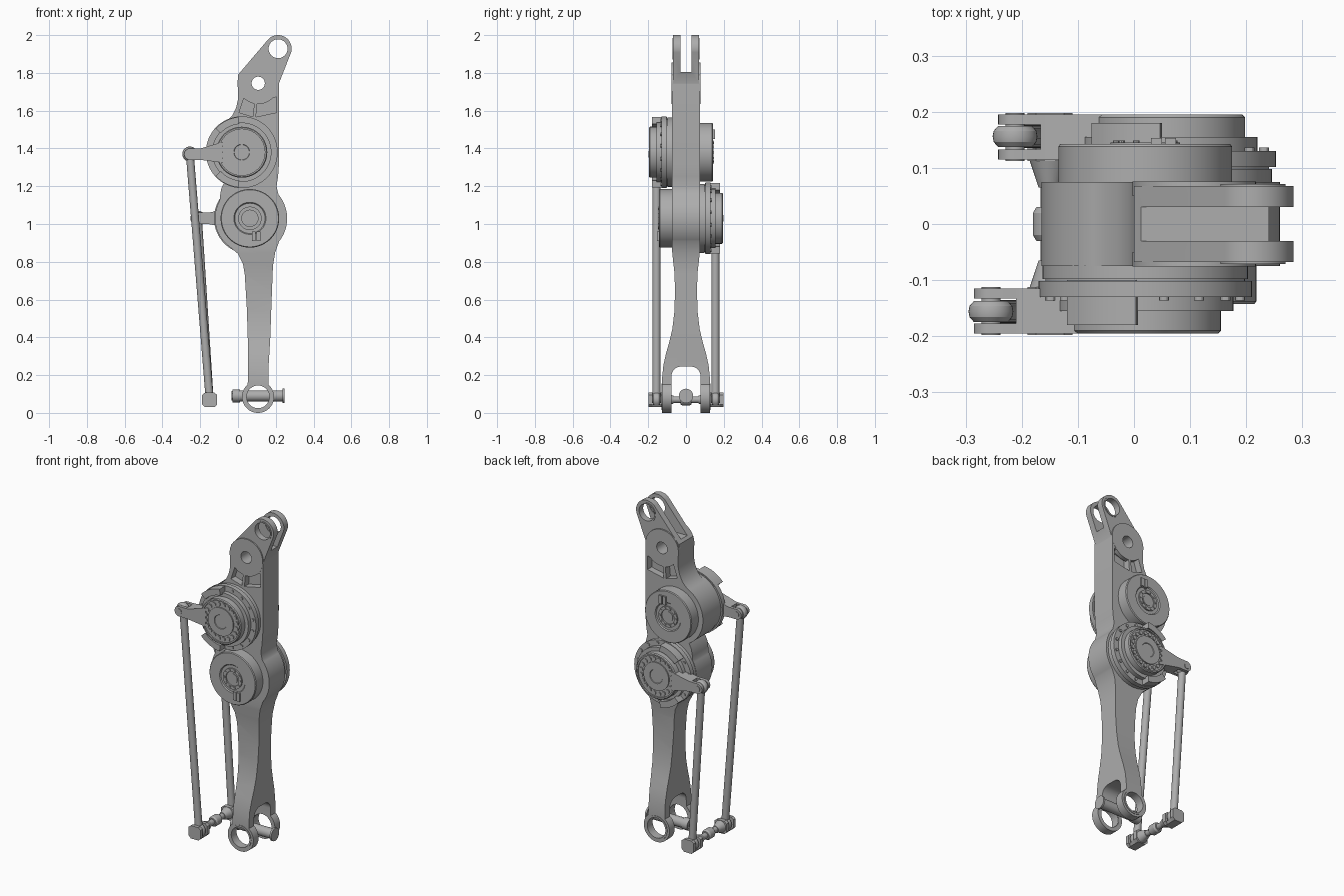
import bpy, bmesh
from math import cos, sin, pi, radians
from mathutils import Vector, Matrix

cube = bpy.data.objects.get("Cube")
if cube:
    bpy.data.objects.remove(cube)

grey = bpy.data.materials.new("machined_grey")
grey.use_nodes = True
GREY = (0.42, 0.42, 0.42, 1)
grey.diffuse_color = GREY
grey.node_tree.nodes["Principled BSDF"].inputs["Base Color"].default_value = GREY
parts = []


def finish(name, bm):
    bmesh.ops.recalc_face_normals(bm, faces=bm.faces)
    mesh = bpy.data.meshes.new(name)
    bm.to_mesh(mesh)
    bm.free()
    mesh.materials.append(grey)
    ob = bpy.data.objects.new(name, mesh)
    bpy.context.collection.objects.link(ob)
    parts.append(ob)
    return ob


def arc(cx, cz, r, a0, a1, n=24):
    """Points of an arc, angles in degrees."""
    return [(cx + r * cos(radians(a0 + (a1 - a0) * i / n)),
             cz + r * sin(radians(a0 + (a1 - a0) * i / n))) for i in range(n + 1)]


def prism(name, pts, d0, d1, axis="y"):
    """Extrude an outline along y (outline in x, z) or along x (outline in y, z)."""
    bm = bmesh.new()
    place = (lambda p, d: (p[0], d, p[1])) if axis == "y" else (lambda p, d: (d, p[0], p[1]))
    a = [bm.verts.new(place(p, d0)) for p in pts]
    b = [bm.verts.new(place(p, d1)) for p in pts]
    bm.faces.new(a)
    bm.faces.new(b[::-1])
    for i in range(len(pts)):
        j = (i + 1) % len(pts)
        bm.faces.new((a[i], a[j], b[j], b[i]))
    return finish(name, bm)


def lathe(name, profile, cx, cz, side=1, closed=False, n=64):
    """Turn (radius, depth) points about an axis parallel to y."""
    bm = bmesh.new()
    loop = profile + profile[:1] if closed else profile
    vs = [bm.verts.new((r, d * side, 0)) for r, d in loop]
    es = [bm.edges.new(e) for e in zip(vs, vs[1:])]
    bmesh.ops.spin(bm, geom=vs + es, axis=(0, 1, 0), cent=(0, 0, 0), angle=2 * pi, steps=n)
    bmesh.ops.remove_doubles(bm, verts=bm.verts, dist=0.0002)
    bmesh.ops.translate(bm, verts=bm.verts, vec=(cx, 0, cz))
    return finish(name, bm)


def rod(name, p, q, r, r2=None, n=32):
    p, q = Vector(p), Vector(q)
    bm = bmesh.new()
    turn = (q - p).to_track_quat("Z", "Y").to_matrix().to_4x4()
    bmesh.ops.create_cone(bm, cap_ends=True, segments=n, radius1=r,
                          radius2=r if r2 is None else r2, depth=(q - p).length,
                          matrix=Matrix.Translation((p + q) / 2) @ turn)
    return finish(name, bm)


def boolean(ob, tool, operation="DIFFERENCE"):
    mod = ob.modifiers.new("cut", "BOOLEAN")
    mod.object, mod.operation, mod.solver = tool, operation, "EXACT"
    bpy.context.view_layer.objects.active = ob
    bpy.ops.object.modifier_apply(modifier=mod.name)
    parts.remove(tool)
    bpy.data.objects.remove(tool)


UP = (0.02, 1.38)      # upper actuator centre
LOW = (0.063, 1.03)    # lower actuator centre
ANKLE = (0.106, 0.085)
LUG = (0.212, 1.928)
HINGE = (0.107, 1.745)

# Leg body: front outline intersected with the side outline
front = (arc(*ANKLE, 0.085, 130, 410, 40)
         + [(0.162, 0.25), (0.171, 0.4), (0.178, 0.6), (0.185, 0.78), (0.197, 0.85)]
         + arc(*LOW, 0.197, -38, 40)
         + [(0.204, 1.2), (0.212, 1.25), (0.217, 1.32), (0.217, 1.745)]
         + arc(*LUG, 0.072, -15, 135)
         + [(0, 1.79), (0, 1.66), (-0.01, 1.615), (-0.03, 1.575)]
         + arc(*UP, 0.185, 115, 240) + [(-0.088, 1.19), (-0.095, 1.15)]
         + arc(*LOW, 0.185, 150, 235)
         + [(0, 0.842), (0.026, 0.79), (0.036, 0.73), (0.047, 0.55), (0.053, 0.35), (0.053, 0.22)])
half = ([(0.077, -0.02), (0.127, -0.02), (0.127, 0.18), (0.12, 0.25), (0.107, 0.31), (0.09, 0.37),
         (0.073, 0.44), (0.062, 0.53), (0.058, 0.64), (0.061, 0.74), (0.069, 0.81), (0.075, 0.87),
         (0.075, 1.735), (0.068, 1.74), (0.068, 2.02), (0.03, 2.02), (0.03, 1.805)])
opening = arc(0.027, 0.195, 0.05, 90, 0, 8)
side = half + [(-y, z) for y, z in half[::-1]] + [(-y, z) for y, z in opening[::-1]] + opening
body = prism("leg_body", front, -0.2, 0.2)
boolean(body, prism("side_tool", side, -0.5, 0.5, "x"), "INTERSECT")
for centre, r in ((ANKLE, 0.062), (LUG, 0.052), (HINGE, 0.035)):
    boolean(body, prism("hole_tool", arc(*centre, r, 0, 352.5, 47), -0.3, 0.3))

# Weight-saving pockets under the hinge
pockets = ([(0.032, 1.668), (0.088, 1.664), (0.079, 1.568), (0.006, 1.59)],
           [(0.102, 1.645), (0.203, 1.672), (0.203, 1.59), (0.095, 1.567)])
for s in (-1, 1):
    for p in pockets:
        boolean(body, prism("pocket_tool", p, s * 0.035, s * 0.12))

# Bearing rings and hinge bosses
for s in (-1, 1):
    for name, centre, r0, r1, d0, d1 in (("ankle_bearing", ANKLE, 0.06, 0.071, 0.08, 0.13),
                                         ("lug_bearing", LUG, 0.05, 0.058, 0.032, 0.071),
                                         ("hinge_boss", HINGE, 0.035, 0.11, 0.05, 0.0755)):
        lathe(name, [(r0, d0), (r1, d0), (r1, d1), (r0, d1)], *centre, s, True)


def actuator(label, c, s, pivot):
    """Output flange, stops, bolts, crank and pushrod on one side; cover on the other."""
    cx, cz = c
    lathe(label + "_flange",
          [(0, .06), (.183, .06), (.183, .098), (.178, .098), (.178, .102), (.19, .102), (.19, .13),
           (.157, .13), (.157, .155), (.135, .155), (.135, .19), (.13, .195), (.122, .195),
           (.122, .187), (.084, .187), (.084, .194), (.042, .194), (.04, .191), (0, .191)], cx, cz, s)
    for n, r, size, d in ((16, 0.172, 0.009, 0.128), (20, 0.103, 0.012, 0.185)):
        for i in range(n):
            a = 2 * pi * (i + 0.5) / n
            x, z = cx + r * cos(a), cz + r * sin(a)
            rod(label + "_bolt", (x, s * d, z), (x, s * (d + 0.008), z), size, n=12)
    for a0, a1 in ((95, 138), (222, 265)):
        prism(label + "_stop", arc(cx, cz, 0.187, a0, a1, 12) + arc(cx, cz, 0.15, a1, a0, 12),
              s * 0.1, s * 0.18)
    # Crank with forked end
    px, pz = pivot
    root = cx - 0.1
    prism(label + "_crank", [(root, cz + .055), (px + .06, pz + .031), (px + .045, pz + .03),
                             (px + .045, pz - .03), (px + .06, pz - .031), (root, cz - .055)],
          s * 0.115, s * 0.195)
    for d in (0.115, 0.177):
        prism(label + "_crank_fork", arc(px, pz, 0.03, 90, 270, 16)
              + [(px + .05, pz - .03), (px + .05, pz + .03)], s * d, s * (d + 0.018))
    # Pushrod with rounded ends and pins
    foot = (-0.15, 0.07)
    for x, z in (pivot, foot):
        lathe(label + "_rod_end", [(0, .137), (.03, .137), (.038, .146), (.04, .156),
                                   (.038, .166), (.03, .175), (0, .175)], x, z, s, n=32)
        rod(label + "_pin", (x, s * .112, z), (x, s * .198, z), 0.017)
    rod(label + "_pushrod", (px, s * .156, pz), (foot[0], s * .156, foot[1]), 0.021)
    # Opposite cover with raised rings, screws and connector
    lathe(label + "_cover",
          [(0, .06), (.155, .06), (.155, .138), (.151, .143), (.085, .143), (.08, .137), (.062, .137),
           (.062, .145), (.043, .145), (.043, .137), (.03, .137), (.03, .14), (0, .14)], cx, cz, -s)
    for i in range(10):
        a = 2 * pi * i / 10
        x, z = cx + 0.052 * cos(a), cz + 0.052 * sin(a)
        rod(label + "_screw", (x, -s * .14, z), (x, -s * .149, z), 0.006, n=10)
    way = 1 if s < 0 else -1
    for dx in (0.02, 0.045):
        x, z = cx + dx, cz + way * 0.095
        prism(label + "_connector", [(x - .01, z - .025), (x + .01, z - .025), (x + .01, z + .025),
                                     (x - .01, z + .025)], -s * .13, -s * .153)


actuator("upper", UP, -1, (-0.255, 1.37))
actuator("lower", LOW, 1, (-0.212, 1.03))

# Rod-end yokes joined by the ankle crossbar
fx, fz = -0.15, 0.07
plate = [(fx - .04, fz - .025), (fx - .025, fz - .04), (fx + .025, fz - .04), (fx + .04, fz - .025),
         (fx + .04, fz + .025), (fx + .025, fz + .037), (fx - .025, fz + .037), (fx - .04, fz + .025)]
for s in (-1, 1):
    for d0, d1 in ((0.112, 0.135), (0.178, 0.198)):
        prism("yoke_plate", plate, s * d0, s * d1)
    prism("yoke_bridge", [(fx - .025, .03), (fx + .025, .03), (fx + .035, .044), (fx - .035, .044)],
          s * 0.12, s * 0.19)
    rod("yoke_neck", (fx, s * .113, fz), (fx, s * .065, fz), 0.036, 0.02)
rod("ankle_crossbar", (fx, -0.1, fz), (fx, 0.1, fz), 0.017)
lathe("crossbar_hub", [(0, -.03), (.024, -.03), (.03, -.02), (.03, .02), (.024, .03), (0, .03)], fx, fz)

# Ankle pin with collars and hexagonal ends
for name, x0, x1, r, n in (("ankle_pin", -0.03, 0.24, 0.029, 32), ("pin_collar", -0.03, 0.01, 0.034, 32),
                           ("pin_head", 0.236, 0.247, 0.038, 32), ("pin_nut", -0.034, -0.02, 0.025, 6)):
    rod(name, (x0, 0, 0.09), (x1, 0, 0.09), r, n=n)

bpy.ops.object.select_all(action="DESELECT")
for ob in parts:
    ob.select_set(True)
bpy.context.view_layer.objects.active = body
bpy.ops.object.shade_smooth_by_angle(angle=radians(30))
